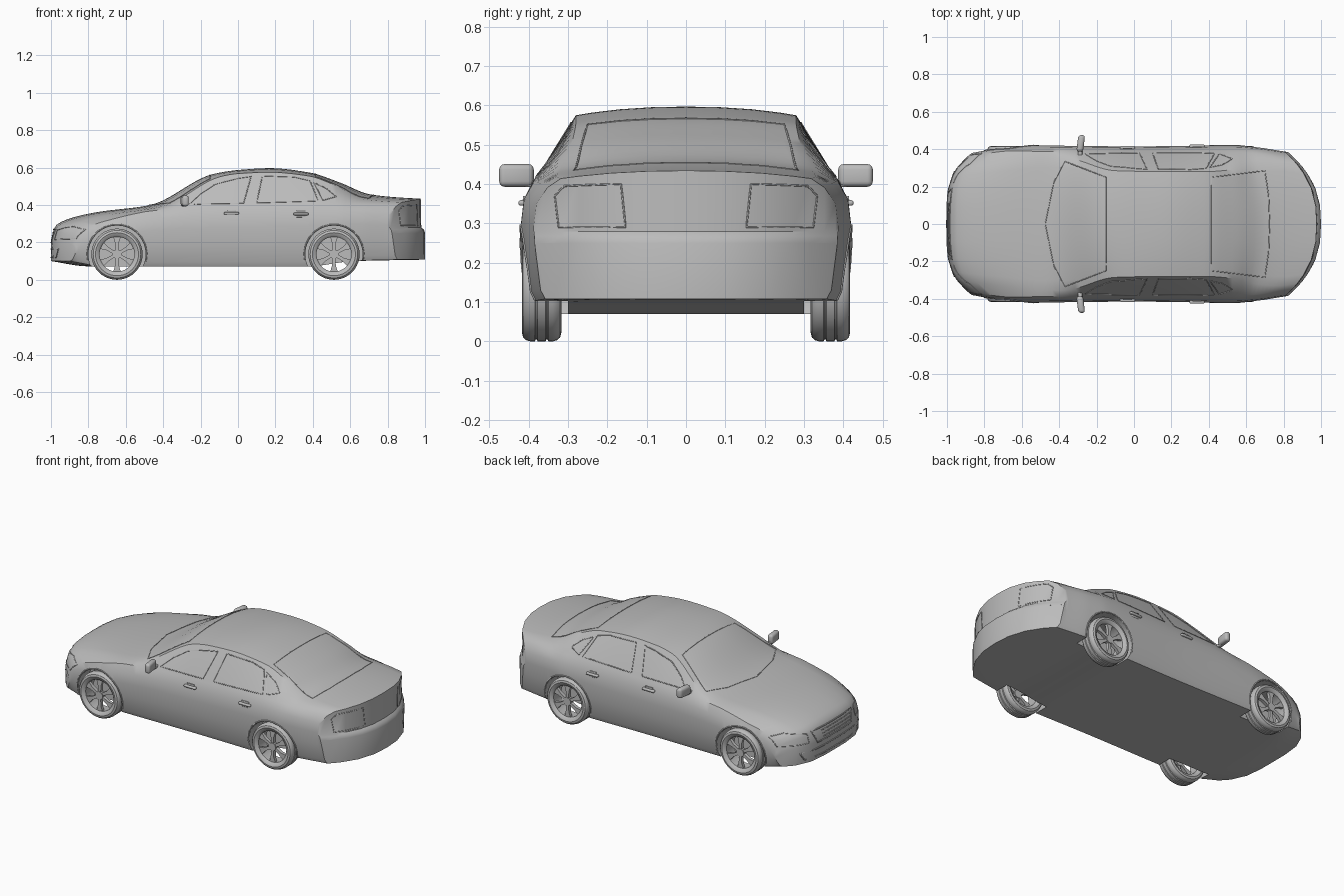
import bpy, bmesh, math
from mathutils import Vector
from mathutils.bvhtree import BVHTree

if "Cube" in bpy.data.objects:
    bpy.data.objects.remove(bpy.data.objects["Cube"])

grey = bpy.data.materials.new("plain grey")
grey.diffuse_color = (0.5, 0.5, 0.5, 1)
grey.use_nodes = True
grey.node_tree.nodes["Principled BSDF"].inputs["Base Color"].default_value = grey.diffuse_color


def curve(*p):
    """Monotone cubic through (x, value) points."""
    d = [(b[1] - a[1]) / (b[0] - a[0]) for a, b in zip(p, p[1:])]
    m = [d[0]] + [2 * a * b / (a + b) if a * b > 0 else 0 for a, b in zip(d, d[1:])] + [d[-1]]

    def f(x):
        x = min(max(x, p[0][0]), p[-1][0])
        i = max(k for k in range(len(p) - 1) if p[k][0] <= x)
        h = p[i + 1][0] - p[i][0]
        t = (x - p[i][0]) / h
        return ((2*t**3 - 3*t*t + 1) * p[i][1] + (t**3 - 2*t*t + t) * h * m[i]
                + (3*t*t - 2*t**3) * p[i + 1][1] + (t**3 - t*t) * h * m[i + 1])
    return f


def finish(name, bm, angle=35):
    bmesh.ops.recalc_face_normals(bm, faces=bm.faces)
    me = bpy.data.meshes.new(name)
    bm.to_mesh(me)
    bm.free()
    ob = bpy.data.objects.new(name, me)
    bpy.context.collection.objects.link(ob)
    me.materials.append(grey)
    smooth(ob, angle)
    return ob


def smooth(ob, angle):
    bpy.ops.object.select_all(action='DESELECT')
    ob.select_set(True)
    bpy.context.view_layer.objects.active = ob
    bpy.ops.object.shade_smooth_by_angle(angle=math.radians(angle))


def lathe(bm, prof, centre, n=40):
    """Spin a closed (radius, y) profile about the y axis."""
    c = Vector(centre)
    rings = []
    for k in range(n):
        a = 2 * math.pi * k / n
        rings.append([bm.verts.new(c + Vector((r * math.cos(a), y, r * math.sin(a)))) for r, y in prof])
    for k in range(n):
        A, B = rings[k], rings[(k + 1) % n]
        for i in range(len(prof)):
            j = (i + 1) % len(prof)
            bm.faces.new((A[i], A[j], B[j], B[i]))


def disc(bm, r, y0, y1, centre, n=40):
    c = Vector(centre)
    ends = [[bm.verts.new(c + Vector((r * math.cos(2*math.pi*k/n), y, r * math.sin(2*math.pi*k/n))))
             for k in range(n)] for y in (y0, y1)]
    bm.faces.new(ends[0])
    bm.faces.new(ends[1])
    for k in range(n):
        j = (k + 1) % n
        bm.faces.new((ends[0][k], ends[0][j], ends[1][j], ends[1][k]))


# Body: curves along the length for each line of the cross-section
half_w = curve((-1, .38), (-.8, .412), (-.6, .42), (0, .415), (.5, .42), (.75, .41), (1, .385))
z_low = curve((-1, .10), (-.8, .072), (.36, .07), (.62, .10), (1, .108))
y_belt = curve((-1, .36), (-.74, .39), (-.4, .388), (.4, .388), (.7, .378), (1, .35))
z_belt = curve((-1, .19), (-.97, .25), (-.87, .295), (-.74, .325), (-.45, .37), (-.3, .385), (0, .395),
               (.45, .41), (.7, .405), (1, .39))
y_roof = curve((-1, .30), (-.74, .33), (-.45, .355), (-.38, .355), (-.1, .285), (.17, .28), (.38, .28),
               (.52, .29), (.68, .32), (.86, .33), (1, .315))
z_roof = curve((-1, .2), (-.985, .25), (-.97, .273), (-.87, .315), (-.74, .345), (-.45, .383), (-.38, .4),
               (-.1, .55), (0, .568), (.17, .575), (.38, .555), (.52, .505), (.68, .435), (.86, .42), (1, .413))
z_top = curve((-1, .21), (-.985, .27), (-.97, .295), (-.87, .337), (-.74, .364), (-.47, .4), (-.135, .565),
              (.01, .588), (.17, .597), (.385, .573), (.545, .52), (.706, .457), (.866, .44), (1, .433))
COLS = (0, .3, .6, .85)


def section(x, cap):
    W, zb, yr, zr, zbe = half_w(x), z_low(x), y_roof(x), z_roof(x), z_belt(x)
    pts = [(t * .93 * W, zb) for t in COLS] + [(.93 * W, zb)]
    pts += [(a * W, zb + f * (zbe - zb)) for a, f in ((.96, .08), (.99, .4), (1, .65), (.982, .85))]
    pts += [(y_belt(x), zbe), (yr, zr)]
    pts += [(t * yr, zr + (z_top(x) - zr) * (1 - t ** 2.3)) for t in reversed(COLS)]
    out = []
    for y, z in pts:
        # round the nose and tail in plan
        u = y / .42
        xx = x + .2 * u**4 * max(0, (-.5 - x) / .5) - .22 * u**2.5 * max(0, (x - .55) / .45)
        out.append((xx, y, min(z, cap)))
    return out + [(a, -b, c) for a, b, c in out[13:0:-1]]


stations = [(x, 1) for x in (-1, -.995, -.985, -.97, -.945)]
stations += [(-.915 + .03 * i, 1) for i in range(63)]
stations += [(.965, 1), (.977, 1), (.98, .28), (.994, .268), (1, .25)]
bm = bmesh.new()
rings = [[bm.verts.new(p) for p in section(*s)] for s in stations]
for A, B in zip(rings, rings[1:]):
    for i in range(28):
        j = (i + 1) % 28
        bm.faces.new((A[i], A[j], B[j], B[i]))
for R in (rings[0], rings[-1]):
    for side in (1, -1):
        for i in range(4):
            bm.faces.new([R[side * k % 28] for k in (i, i + 1, 13 - i, 14 - i)])
        bm.faces.new([R[side * k % 28] for k in range(4, 11)])
body = finish("body", bm)

# Wheel arches cut from the body
WHEELS = [(x, s) for x in (-.647, .513) for s in (1, -1)]
WZ = .137
bm = bmesh.new()
for x, s in WHEELS:
    disc(bm, .153, s * .3, s * .6, (x, 0, WZ), 48)
cutter = finish("arch_cutter", bm)
cutter.hide_render = True
mod = body.modifiers.new("arches", 'BOOLEAN')
mod.operation, mod.solver, mod.object = 'DIFFERENCE', 'EXACT', cutter
bpy.context.view_layer.objects.active = body
bpy.ops.object.modifier_apply(modifier=mod.name)
bpy.data.objects.remove(cutter)
smooth(body, 35)
tree = BVHTree.FromObject(body, bpy.context.evaluated_depsgraph_get())


def trim(name, pts, view, closed=True, r=.0025):
    """Thin strip laid on the body: 2D points projected from a side, the top or the front."""
    lift = {'left': lambda a, b: ((a, 1, b), (0, -1, 0)), 'right': lambda a, b: ((a, -1, b), (0, 1, 0)),
            'top': lambda a, b: ((a, b, 1), (0, 0, -1)), 'front': lambda a, b: ((-2, a, b), (1, 0, 0))}[view]
    hits = []
    for p, q in zip(pts, pts[1:] + pts[:1] if closed else pts[1:]):
        for k in range(6):
            o, d = lift(*(p[i] + (q[i] - p[i]) * k / 6 for i in (0, 1)))
            h = tree.ray_cast(Vector(o), Vector(d))[0]
            if h:
                hits.append(h)
    cu = bpy.data.curves.new(name, 'CURVE')
    cu.dimensions, cu.bevel_depth, cu.bevel_resolution = '3D', r, 1
    sp = cu.splines.new('POLY')
    sp.points.add(len(hits) - 1)
    for v, h in zip(sp.points, hits):
        v.co = (*h, 1)
    sp.use_cyclic_u = closed
    tmp = bpy.data.objects.new("tmp", cu)
    bpy.context.collection.objects.link(tmp)
    me = bpy.data.meshes.new_from_object(tmp.evaluated_get(bpy.context.evaluated_depsgraph_get()))
    bpy.data.objects.remove(tmp)
    me.materials.clear()
    me.materials.append(grey)
    bpy.context.collection.objects.link(bpy.data.objects.new(name, me))


# Window, lamp and arch outlines on both sides
for view in ('left', 'right'):
    trim(view + "_front_window", [(-.26, .405), (-.2, .46), (-.12, .512), (0, .543), (.07, .553), (.03, .41)], view)
    trim(view + "_rear_window", [(.1, .412), (.13, .556), (.3, .55), (.385, .53), (.43, .422)], view)
    trim(view + "_quarter_window", [(.405, .52), (.47, .49), (.525, .445), (.455, .425)], view)
    trim(view + "_tail_lamp", [(.87, .29), (.86, .37), (.88, .395), (.955, .4), (.96, .29)], view)
    for x in (-.647, .513):
        arc = [math.radians(a) for a in range(-14, 195, 16)]
        trim(view + "_arch_lip", [(x + .159 * math.cos(a), WZ + .159 * math.sin(a)) for a in arc], view, False, .004)

# Glass outlines, grille, intake and headlamps
trim("windscreen", [(-.15, -.25), (-.15, .25), (-.37, .335), (-.43, .22), (-.475, 0), (-.43, -.22), (-.37, -.335)], 'top')
trim("rear_glass", [(.415, -.25), (.415, .25), (.7, .285), (.72, .15), (.725, 0), (.72, -.15), (.7, -.285)], 'top')
trim("grille", [(-.19, .27), (.19, .27), (.16, .2), (-.16, .2)], 'front', r=.004)
for z in (.217, .235, .253):
    trim("grille_bar", [(-.17, z), (.17, z)], 'front', False)
trim("lower_intake", [(-.28, .165), (.28, .165), (.25, .12), (-.25, .12)], 'front', r=.004)
for s in (1, -1):
    trim("headlamp", [(s * .22, .215), (s * .22, .265), (s * .32, .285), (s * .375, .27), (s * .37, .22)], 'front')

# Wheels: grooved tyre with barrel, hub and six tapered spokes
edge = [(.093, .036), (.1, .044), (.115, .05), (.127, .047), (.134, .039), (.137, .028),
        (.137, .017), (.132, .015), (.132, .012), (.137, .010)]
prof = edge + [(r, -y) for r, y in reversed(edge)]
bm = bmesh.new()
lathe(bm, prof, (0, 0, 0))
disc(bm, .024, .012, .04, (0, 0, 0), 20)
for k in range(6):
    a = math.radians(60 * k + 30)
    u, w = Vector((math.cos(a), 0, math.sin(a))), Vector((-math.sin(a), 0, math.cos(a)))
    loops = [[bm.verts.new(u * r + w * (s * h) + Vector((0, y, 0)))
              for s, y in ((-1, y0), (1, y0), (1, y1), (-1, y1))]
             for r, h, y0, y1 in ((.015, .008, .015, .036), (.06, .010, .018, .038), (.096, .021, .02, .036))]
    for A, B in zip(loops, loops[1:]):
        for i in range(4):
            j = (i + 1) % 4
            bm.faces.new((A[i], A[j], B[j], B[i]))
    bm.faces.new(loops[0])
    bm.faces.new(loops[-1])
wheel = finish("wheel", bm, 30)
bpy.context.collection.objects.unlink(wheel)
for x, s in WHEELS:
    ob = bpy.data.objects.new(("front" if x < 0 else "rear") + "_wheel", wheel.data)
    ob.location = (x, s * .367, WZ)
    ob.rotation_euler.z = 0 if s > 0 else math.pi
    bpy.context.collection.objects.link(ob)
bpy.data.objects.remove(wheel)


def block(name, loc, size, bevel, slant=0):
    bm = bmesh.new()
    bmesh.ops.create_cube(bm, size=1)
    for v in bm.verts:
        v.co = Vector(v.co[i] * size[i] for i in range(3))
    bmesh.ops.bevel(bm, geom=bm.edges[:], offset=bevel, segments=3, profile=.5, affect='EDGES')
    for v in bm.verts:
        v.co.x += slant * v.co.y
        v.co += Vector(loc)
    finish(name, bm, 40)


# Door mirrors on arms, and door handles
for s in (1, -1):
    block("mirror_housing", (-.285, s * .431, .422), (.036, .088, .058), .014, s * .12)
    block("mirror_arm", (-.288, s * .388, .401), (.024, .05, .018), .006)
    for x, z in ((-.035, .355), (.337, .352)):
        h = tree.ray_cast(Vector((x, s, z)), Vector((0, -s, 0)))[0]
        block("door_handle", (x, h.y + s * .004, z), (.08, .02, .014), .006)
        block("handle_recess", (x, h.y, z), (.05, .006, .036), .0025)
